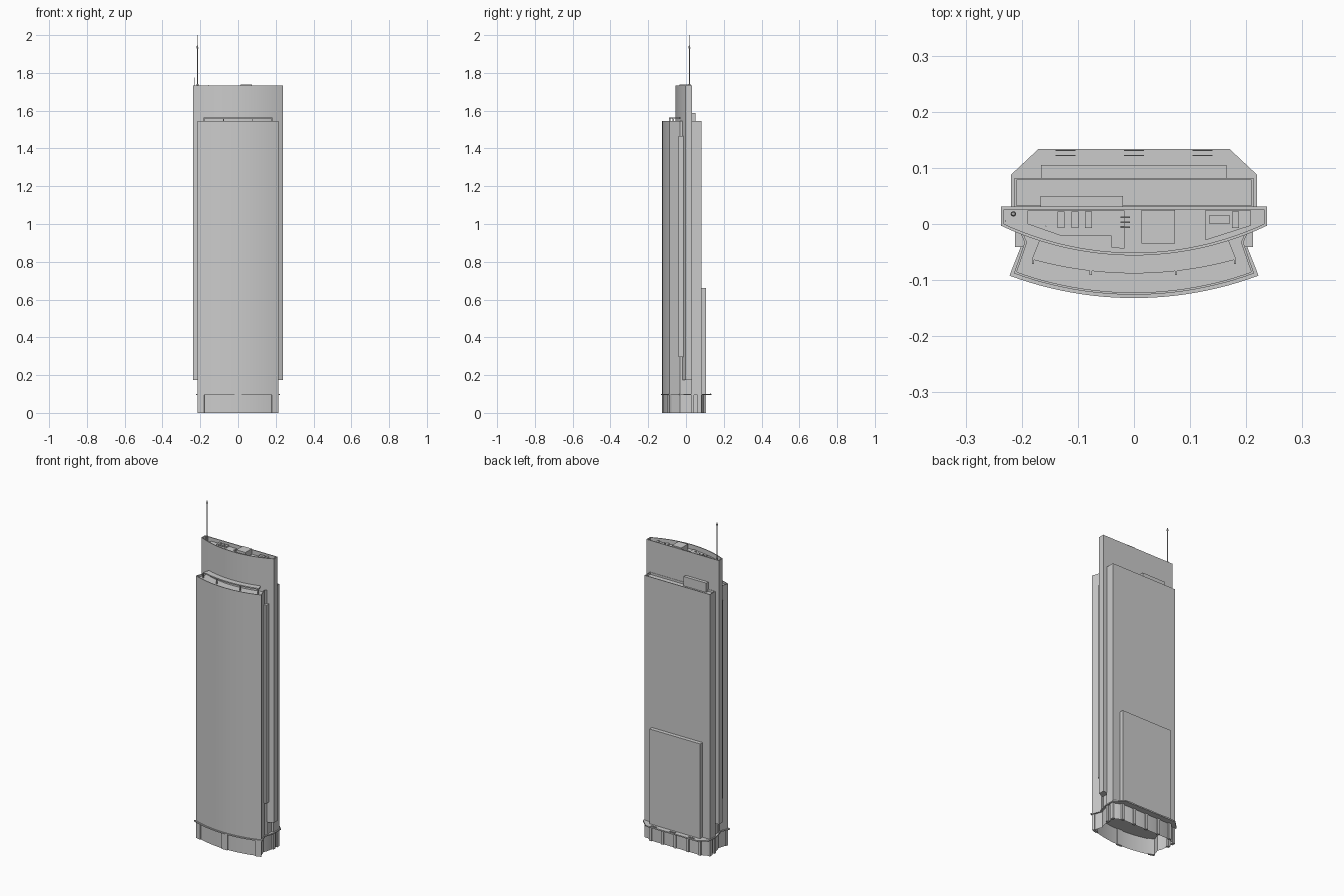
import bpy, bmesh, math
from mathutils import Vector

if "Cube" in bpy.data.objects:
    bpy.data.objects.remove(bpy.data.objects["Cube"])


def arc(w, y_end, y_mid, n=24):
    """Points left to right on a circle bulging to -y, through both ends and the middle."""
    s = y_end - y_mid
    r = (w * w + s * s) / (2 * s)
    a = math.asin(w / r)
    return [(r * math.sin(a * (2 * i / n - 1)),
             y_mid + r - r * math.cos(a * (2 * i / n - 1))) for i in range(n + 1)]


def mirrored(right):
    """Close a profile: right side points, then the same on the left in reverse."""
    return right + [(-x, y) for x, y in reversed(right)]


def finish(name, bm):
    bmesh.ops.recalc_face_normals(bm, faces=bm.faces)
    me = bpy.data.meshes.new(name)
    bm.to_mesh(me)
    bm.free()
    ob = bpy.data.objects.new(name, me)
    bpy.context.collection.objects.link(ob)
    return ob


def prism(name, pts, z0, z1, rim=0, sink=0, caps=True):
    """Extruded profile; a rim and sink make a parapet, caps=False leaves open walls."""
    bm = bmesh.new()
    lo = [bm.verts.new((x, y, z0)) for x, y in pts]
    hi = [bm.verts.new((x, y, z1)) for x, y in pts]
    n = len(pts)
    for i in range(n):
        j = (i + 1) % n
        bm.faces.new((lo[i], lo[j], hi[j], hi[i]))
    if caps:
        bm.faces.new(lo[::-1])
        top = bm.faces.new(hi)
        bm.normal_update()
        if rim:
            bmesh.ops.inset_region(bm, faces=[top], thickness=rim, use_even_offset=True)
            new = bmesh.ops.extrude_discrete_faces(bm, faces=[top])["faces"][0]
            bmesh.ops.translate(bm, verts=new.verts, vec=(0, 0, -sink))
    return finish(name, bm)


def box(name, x0, x1, y0, y1, z0, z1):
    return prism(name, [(x0, y0), (x1, y0), (x1, y1), (x0, y1)], z0, z1)


def rod(name, a, b, r0, r1=None, sides=8):
    a, b = Vector(a), Vector(b)
    bm = bmesh.new()
    bmesh.ops.create_cone(bm, cap_ends=True, segments=sides, radius1=r0,
                          radius2=r0 if r1 is None else r1, depth=(b - a).length)
    bm.transform(Vector((0, 0, 1)).rotation_difference(b - a).to_matrix().to_4x4())
    bmesh.ops.translate(bm, verts=bm.verts, vec=(a + b) / 2)
    return finish(name, bm)


ROOF, TOP, DECK = 1.545, 1.732, 1.705

# Front bowed tower
prism("front_tower", arc(0.214, -0.088, -0.126)
      + [(0.195, -0.033), (0.204, -0.012), (-0.204, -0.012), (-0.195, -0.033)],
      0.1, ROOF, 0.004, 0.012)

# Tall central slab with parapet, floating above the base
prism("central_slab", arc(0.237, -0.003, -0.056)
      + [(0.237, 0.031), (-0.237, 0.031)], 0.175, TOP, 0.005, TOP - DECK)

# Rear tower, low rear block, core behind the side recess
prism("rear_tower", [(-0.213, 0.029), (0.213, 0.029), (0.213, 0.082), (-0.213, 0.082)],
      0.1, ROOF, 0.004, 0.012)
box("rear_low_block", -0.166, 0.165, 0.08, 0.105, 0.1, 0.66)
box("core", -0.2, 0.2, -0.02, 0.035, 0.1, 0.3)
for s, side in ((-1, "left"), (1, "right")):
    x0, x1 = sorted((s * 0.19, s * 0.2125))
    box("side_strip_" + side, x0, x1, -0.041, -0.014, 0.295, 1.465)

# Open base: slightly recessed walls, with piers standing in front
prism("base_walls", arc(0.207, -0.083, -0.119)
      + [(0.19, -0.033), (0.198, -0.012), (0.206, 0.03), (0.206, 0.076), (0.16, 0.098),
         (-0.16, 0.098), (-0.206, 0.076), (-0.206, 0.03), (-0.198, -0.012), (-0.19, -0.033)],
      0, 0.1, caps=False)
front = arc(0.214, -0.088, -0.126, 48)
for name, a, b in (("left", -0.215, -0.172), ("middle", -0.022, 0.022), ("right", 0.172, 0.215)):
    edge = [p for p in front if a <= p[0] <= b]
    prism("front_pier_" + name, edge + [(x * 0.965, y + 0.012) for x, y in reversed(edge)], 0, 0.1)
for x in (-0.16, -0.082, 0, 0.082, 0.16):
    box("rear_pier", x - 0.008, x + 0.008, 0.09, 0.105, 0, 0.1)
for x in (-0.206, 0.206):
    box("side_pier", x - 0.008, x + 0.008, 0.06, 0.082, 0, 0.1)
    box("side_pier", x - 0.008, x + 0.008, 0.026, 0.042, 0, 0.1)

# Thin canopy running all the way around above the base
prism("canopy", arc(0.222, -0.092, -0.132)
      + [(0.2, -0.036), (0.209, -0.012), (0.219, 0.025), (0.219, 0.088), (0.17, 0.134),
         (-0.17, 0.134), (-0.219, 0.088), (-0.219, 0.025), (-0.209, -0.012), (-0.2, -0.036)],
      0.094, 0.101)
for x in (-0.122, 0, 0.122):
    for y in (0.122, 0.131):
        box("canopy_bar", x - 0.018, x + 0.018, y - 0.001, y + 0.001, 0.099, 0.104)

# Curved shade on the front roof, with posts
outer, inner = arc(0.182, -0.063, -0.088), arc(0.168, -0.028, -0.053)
prism("roof_shade", outer + inner[::-1], 1.558, 1.565)
for x, y in ((-0.18, -0.066), (-0.077, -0.086), (0.075, -0.086), (0.18, -0.066)):
    box("shade_post", x - 0.002, x + 0.002, y - 0.005, y + 0.003, 1.53, 1.563)

# Rear roof plant box
box("rear_roof_box", -0.167, -0.02, 0.028, 0.05, 1.53, 1.588)

# Plant on the slab roof
prism("roof_platform", [(-0.19, 0.0), (-0.13, -0.021), (-0.04, -0.021), (-0.04, -0.042),
      (-0.017, -0.044), (-0.017, 0.024), (-0.19, 0.024)], DECK - 0.002, 1.712)
for x in (-0.13, -0.105, -0.081):
    box("roof_vent", x - 0.006, x + 0.006, -0.007, 0.022, 1.71, 1.722)
box("lift_housing", 0.013, 0.073, -0.035, 0.025, DECK - 0.002, 1.738)
prism("roof_plant_base", [(0.127, -0.029), (0.208, -0.003), (0.208, 0.025), (0.127, 0.025)],
      DECK - 0.002, 1.714)
box("roof_unit", 0.135, 0.17, 0.0, 0.016, 1.712, 1.724)
box("roof_unit", 0.175, 0.187, -0.007, 0.022, 1.712, 1.724)
for y in (-0.006, 0.003, 0.012):
    rod("roof_pipe", (-0.024, y, 1.716), (-0.007, y, 1.716), 0.0015)

# Masts
rod("mast_base", (-0.215, 0.018, DECK), (-0.215, 0.018, 1.74), 0.005)
rod("mast", (-0.215, 0.018, DECK), (-0.215, 0.018, 1.94), 0.0028, 0.002)
rod("mast_head", (-0.215, 0.018, 1.93), (-0.215, 0.018, 1.945), 0.005, 0.003)
rod("mast_tip", (-0.215, 0.018, 1.94), (-0.215, 0.018, 2.0), 0.0008)
rod("small_mast", (-0.229, 0.005, DECK), (-0.229, 0.005, 1.775), 0.001)
rod("small_mast", (-0.157, -0.004, DECK), (-0.157, -0.004, 1.735), 0.001)

# Smooth the bowed walls, keep edges sharp
for ob in bpy.data.objects:
    ob.select_set(True)
bpy.context.view_layer.objects.active = bpy.data.objects["front_tower"]
bpy.ops.object.shade_smooth_by_angle(angle=math.radians(30))
